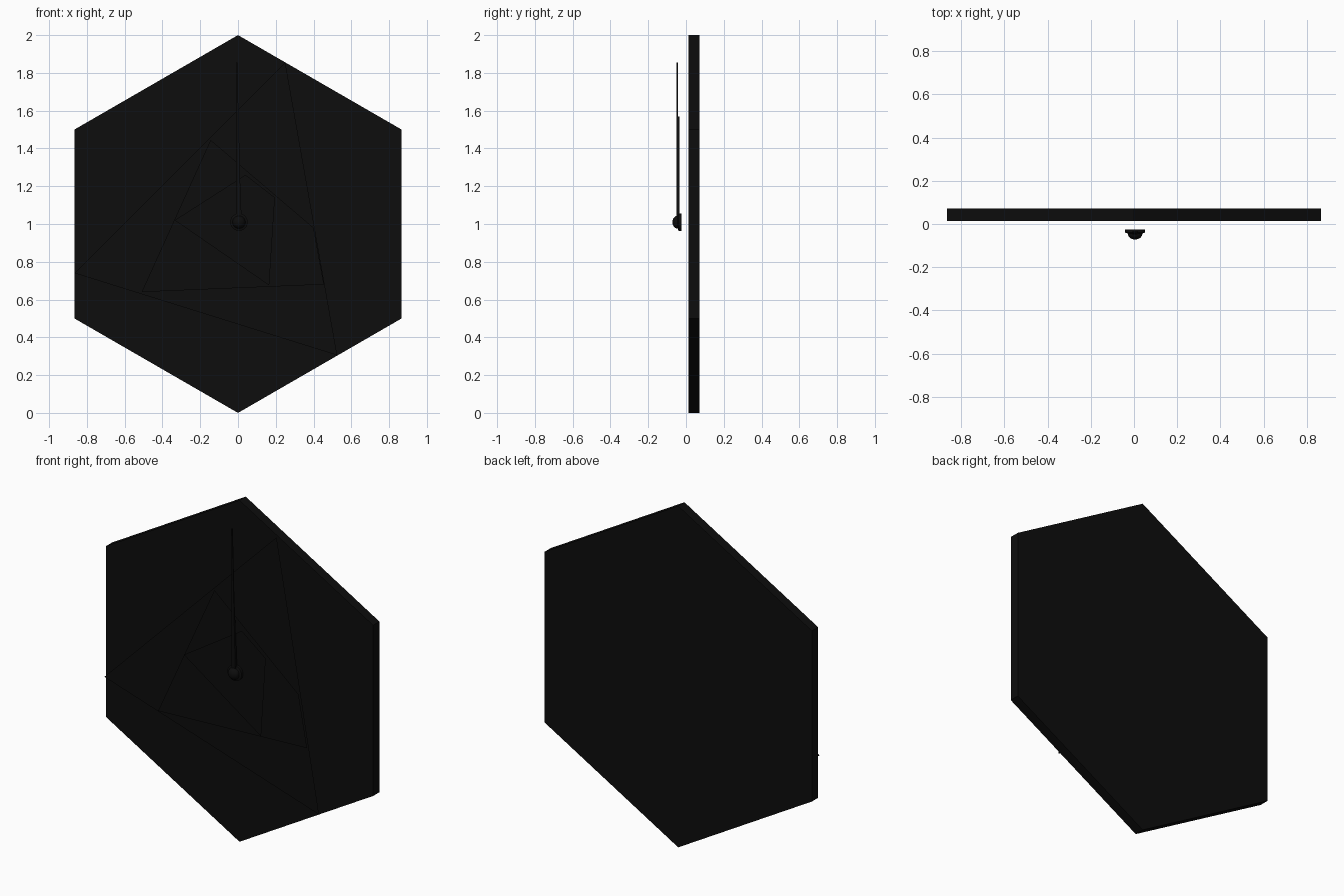
import bpy, bmesh, math

if "Cube" in bpy.data.objects:
    bpy.data.objects.remove(bpy.data.objects["Cube"])

black = bpy.data.materials.new("matte_black")
black.diffuse_color = (0.004, 0.004, 0.004, 1)
black.use_nodes = True
black.node_tree.nodes["Principled BSDF"].inputs["Base Color"].default_value = black.diffuse_color


def finish(bm, name):
    bmesh.ops.recalc_face_normals(bm, faces=bm.faces[:])
    me = bpy.data.meshes.new(name)
    bm.to_mesh(me)
    bm.free()
    ob = bpy.data.objects.new(name, me)
    bpy.context.collection.objects.link(ob)
    me.materials.append(black)
    return ob


def plate(name, outline, y_back, y_front, chamfer=0.0):
    """Flat outline in x/z, thickened toward -y, optionally with sloped edges."""
    bm = bmesh.new()
    back = bm.faces.new([bm.verts.new((x, y_back, z)) for x, z in reversed(outline)])
    front = bm.faces.new([bm.verts.new((x, y_back, z)) for x, z in outline])
    if chamfer:
        bmesh.ops.inset_region(bm, faces=[front], thickness=chamfer, use_even_offset=True)
    else:
        ext = bmesh.ops.extrude_discrete_faces(bm, faces=[front])
        front = ext["faces"][0]
    for v in front.verts:
        v.co.y = y_front
    bmesh.ops.remove_doubles(bm, verts=bm.verts[:], dist=1e-5)
    return finish(bm, name)


# Hexagonal backing board
hexagon = [(math.cos(math.radians(90 + 60 * i)), 1 + math.sin(math.radians(90 + 60 * i)))
           for i in range(6)]
plate("hexagon_board", hexagon, 0.072, 0.014)

# Three stacked, twisted facets with sloped edges
plate("large_facet", [(-0.866, 0.74), (0.525, 0.305), (0.25, 1.856)], 0.014, 0.0, 0.012)
plate("middle_facet", [(-0.51, 0.64), (0.455, 0.68), (0.40, 0.98), (-0.145, 1.445)],
      0.0, -0.011, 0.01)
plate("small_facet", [(-0.335, 1.02), (0.165, 0.675), (0.195, 1.14), (0.04, 1.26)],
      -0.011, -0.022, 0.008)

# Tapered hands, both pointing up
cx, cz = 0.005, 1.01
for name, tip, w, yb, yf in (("hour_hand", 1.57, 0.015, -0.035, -0.042),
                             ("minute_hand", 1.856, 0.012, -0.042, -0.049)):
    x_tip = cx - 0.012
    plate(name, [(cx - w, cz), (cx + w, cz), (x_tip + 0.003, tip), (x_tip - 0.003, tip)],
          yb, yf)

# Centre hub: thin collar and domed knob, as one lathed profile
profile = [(0.0, -0.025), (0.046, -0.025), (0.046, -0.04), (0.034, -0.044)]
profile += [(0.034 * math.cos(a), -0.044 - 0.028 * math.sin(a))
            for a in [math.radians(15 * i) for i in range(1, 6)]] + [(0.0, -0.072)]
bm = bmesh.new()
pts = [bm.verts.new((cx + r, y, cz)) for r, y in profile]
edges = [bm.edges.new(p) for p in zip(pts, pts[1:])]
bmesh.ops.spin(bm, geom=pts + edges, cent=(cx, 0, cz), axis=(0, 1, 0),
               angle=math.tau, steps=32)
bmesh.ops.remove_doubles(bm, verts=bm.verts[:], dist=1e-5)
hub = finish(bm, "hub_knob")
bpy.context.view_layer.objects.active = hub
hub.select_set(True)
bpy.ops.object.shade_smooth_by_angle(angle=math.radians(35))
